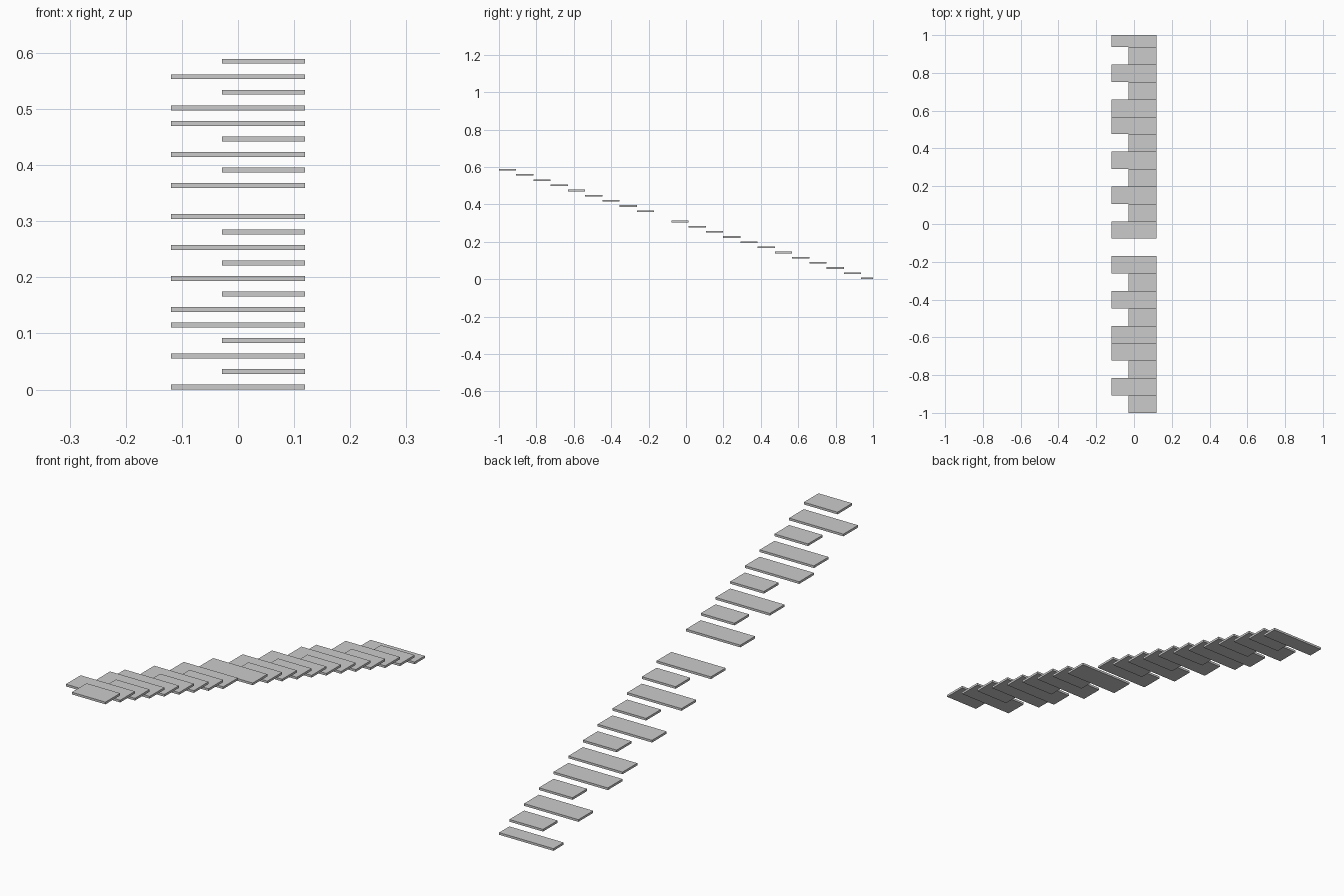
import bpy

if "Cube" in bpy.data.objects:
    bpy.data.objects.remove(bpy.data.objects["Cube"])

COUNT = 22          # step slots, one of them empty
PITCH = 0.0922      # run of each step
RISE = 0.02765      # drop between steps
THICK = 0.0088
X_RIGHT, X_LONG, X_SHORT = 0.119, -0.119, -0.0285
LAYOUT = "SLSLLSLSL-LSLSLSLLSLSL"   # top step first: S short, L long, - gap


def slab(name, x0, x1, y0, y1, z0, z1):
    bpy.ops.mesh.primitive_cube_add(
        size=1, location=((x0 + x1) / 2, (y0 + y1) / 2, (z0 + z1) / 2))
    ob = bpy.context.object
    ob.name = name
    ob.scale = (x1 - x0, y1 - y0, z1 - z0)
    bpy.ops.object.transform_apply(location=False, rotation=False, scale=True)


# Flight of floating treads descending from front to back
for i, kind in enumerate(LAYOUT):
    if kind == "-":
        continue
    y0 = -1 + i * PITCH
    y1 = min(y0 + PITCH, 1.0)       # the lowest tread is narrower
    z0 = (COUNT - 1 - i) * RISE
    x0 = X_LONG if kind == "L" else X_SHORT
    slab(f"{'long' if kind == 'L' else 'short'}_step_{i + 1:02d}",
         x0, X_RIGHT, y0, y1, z0, z0 + THICK)
